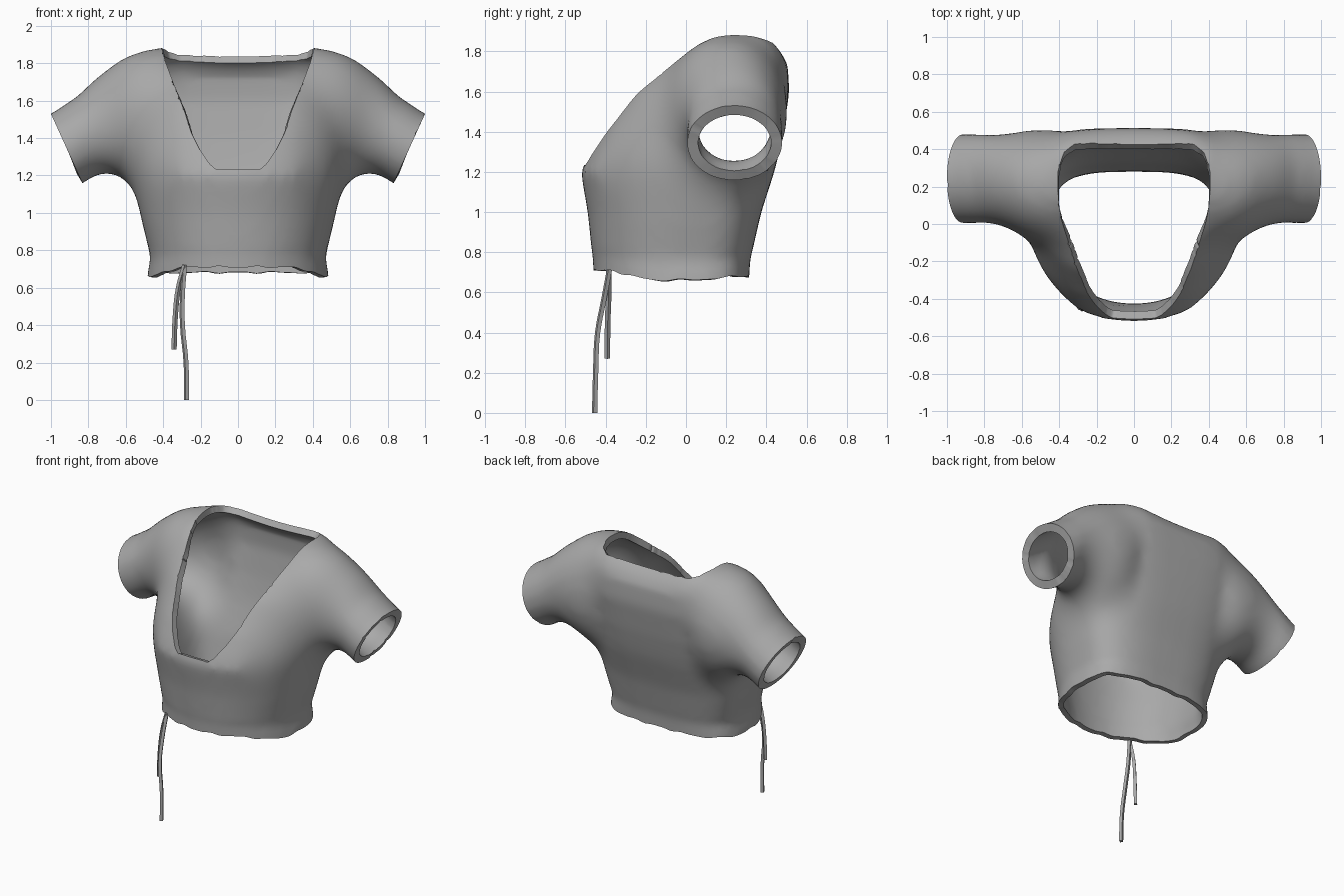
import bpy, bmesh, math
from mathutils import Vector

if "Cube" in bpy.data.objects:
    bpy.data.objects.remove(bpy.data.objects["Cube"])

fabric = bpy.data.materials.new("grey_fabric")
fabric.diffuse_color = (0.4, 0.4, 0.4, 1)
fabric.use_nodes = True
fabric.node_tree.nodes["Principled BSDF"].inputs["Base Color"].default_value = fabric.diffuse_color
cut_mat = bpy.data.materials.new("cut_helper")


def new_object(name, bm, mat):
    bmesh.ops.recalc_face_normals(bm, faces=bm.faces)
    me = bpy.data.meshes.new(name)
    bm.to_mesh(me)
    bm.free()
    me.materials.append(mat)
    ob = bpy.data.objects.new(name, me)
    bpy.context.collection.objects.link(ob)
    return ob


def activate(ob):
    bpy.ops.object.select_all(action='DESELECT')
    ob.select_set(True)
    bpy.context.view_layer.objects.active = ob


def apply_mod(ob, kind, **props):
    activate(ob)
    mod = ob.modifiers.new(kind, kind)
    for key, value in props.items():
        setattr(mod, key, value)
    bpy.ops.object.modifier_apply(modifier=mod.name)


def weight_group(ob, name, rule):
    group = ob.vertex_groups.new(name=name)
    for v in ob.data.vertices:
        group.add([v.index], rule(abs(v.co.x), v.co.z), 'REPLACE')


def loft(bm, rings):
    """Closed solid through a list of point rings."""
    loops = [[bm.verts.new(p) for p in ring] for ring in rings]
    n = len(loops[0])
    for a, b in zip(loops, loops[1:]):
        for i in range(n):
            j = (i + 1) % n
            bm.faces.new((a[i], a[j], b[j], b[i]))
    bm.faces.new(loops[0][::-1])
    bm.faces.new(loops[-1])


def power(v, n):
    return math.copysign(abs(v) ** (2 / n), v)


def ramp(v, lo, hi):
    t = min(1, max(0, (v - lo) / (hi - lo)))
    return t * t * (3 - 2 * t)


SEG = 48
ANGLES = [2 * math.pi * i / SEG for i in range(SEG)]

# Torso: height, half width, front y, widest y, back y, front and back squareness
torso = [
    (0.50, 0.480, -0.455, 0.00, 0.305, 2.1, 3.2), (0.66, 0.487, -0.462, 0.00, 0.315, 2.1, 3.2),
    (0.76, 0.467, -0.465, 0.00, 0.320, 2.2, 3.2), (1.00, 0.525, -0.490, 0.04, 0.375, 2.2, 3.0),
    (1.20, 0.578, -0.525, 0.10, 0.440, 2.25, 2.9), (1.28, 0.590, -0.490, 0.14, 0.460, 2.3, 2.9),
    (1.40, 0.590, -0.425, 0.20, 0.485, 2.4, 3.0), (1.60, 0.570, -0.280, 0.24, 0.515, 2.6, 3.4),
    (1.75, 0.540, -0.095, 0.24, 0.505, 2.8, 3.8), (1.83, 0.510, 0.045, 0.24, 0.465, 2.8, 4.0),
    (1.892, 0.450, 0.160, 0.24, 0.405, 3.0, 4.0)]
# Sleeve: top x, top z, underside x, underside z, front y, back y
sleeve = [
    (1.09, 1.49, 0.92, 1.115, 0.003, 0.480), (1.00, 1.53, 0.83, 1.155, 0.003, 0.480),
    (0.85, 1.63, 0.73, 1.215, 0.003, 0.480), (0.74, 1.75, 0.64, 1.215, -0.015, 0.487),
    (0.59, 1.865, 0.55, 1.10, -0.090, 0.510), (0.40, 1.895, 0.42, 1.10, -0.140, 0.520)]

bm = bmesh.new()
loft(bm, [[(w * power(math.cos(a), nb if math.sin(a) > 0 else nf),
            cy + ((yb - cy) * power(math.sin(a), nb) if math.sin(a) > 0
                  else (cy - yf) * power(math.sin(a), nf)), z)
           for a in ANGLES] for z, w, yf, cy, yb, nf, nb in torso])
for side in (1, -1):
    loft(bm, [[(side * ((tx + ux) / 2 + (tx - ux) / 2 * math.cos(a)),
                (yf + yb) / 2 + (yb - yf) / 2 * math.sin(a),
                (tz + uz) / 2 + (tz - uz) / 2 * math.cos(a))
               for a in ANGLES] for tx, tz, ux, uz, yf, yb in sleeve])
top = new_object("crop_top", bm, fabric)

# Fuse torso and sleeves into one soft form, softest around the armholes
apply_mod(top, 'REMESH', mode='VOXEL', voxel_size=0.028)
apply_mod(top, 'SMOOTH', factor=0.5, iterations=8)
weight_group(top, "armholes", lambda x, z: ramp(x, 0.28, 0.46)
             * (1 - ramp(x, 0.66, 0.86)) * ramp(z, 0.92, 1.15))
apply_mod(top, 'SMOOTH', factor=0.5, iterations=85, vertex_group="armholes")
top.vertex_groups.clear()
# Dip the back of the neck between the shoulders
for v in top.data.vertices:
    if v.co.z > 1.7 and abs(v.co.x) < 0.4:
        v.co.z -= 0.035 * (1 - (v.co.x / 0.4) ** 2) * (v.co.z - 1.7) / 0.18
top.data.materials.clear()
top.data.materials.append(fabric)

# Neckline cutter: deep scoop, open at the front and top, rounded back corners
half = [(0.12, 1.235), (0.15, 1.26), (0.205, 1.34), (0.25, 1.43), (0.285, 1.54),
        (0.335, 1.67), (0.385, 1.80), (0.41, 1.89), (0.41, 2.05)]
outline = half + [(-x, z) for x, z in reversed(half)]
bm = bmesh.new()
loft(bm, [[(x * s, y - 0.3 * (1.85 - z) * (y > 0), z) for x, z in outline]
          for y, s in ((-1, 1), (0.27, 1), (0.38, 0.93), (0.43, 0.80))])
cutter = new_object("neck_cutter", bm, cut_mat)
cutter.hide_render = True
apply_mod(top, 'BOOLEAN', operation='DIFFERENCE', solver='EXACT',
          object=cutter, material_mode='TRANSFER')
bpy.data.objects.remove(cutter)

# Open the neck, cuffs and hem
bm = bmesh.new()
bm.from_mesh(top.data)
slots = [m.name if m else "" for m in top.data.materials]
inner = [f for f in bm.faces if slots[f.material_index] == cut_mat.name]
bmesh.ops.delete(bm, geom=inner, context='FACES')
planes = [((0, 0, 0.662), (0, 0, -1))]
planes += [((s * 0.915, 0, 1.342), (s * 0.911, 0, -0.413)) for s in (1, -1)]
for co, no in planes:
    bmesh.ops.bisect_plane(bm, geom=bm.verts[:] + bm.edges[:] + bm.faces[:],
                           plane_co=Vector(co), plane_no=Vector(no).normalized(),
                           clear_outer=True)
bmesh.ops.remove_doubles(bm, verts=bm.verts, dist=0.007)

# Gathered hem: raised at front and back, slightly wavy
for v in bm.verts:
    if v.co.z < 0.82:
        fade = min(1, (0.82 - v.co.z) / 0.15)
        lift = 0.048 * ramp(-v.co.y, 0.15, 0.42) + 0.018 * ramp(v.co.y, 0.0, 0.3)
        ang = math.atan2(v.co.y + 0.07, v.co.x)
        wave = 0.004 * math.sin(13 * ang) + 0.002 * math.sin(23 * ang)
        v.co.z += fade * (lift + wave)
for f in bm.faces:
    f.material_index = 0
bm.to_mesh(top.data)
bm.free()
top.data.materials.clear()
top.data.materials.append(fabric)
bpy.data.materials.remove(cut_mat)

# Cloth thickness: thin at the hem, thicker at the cuffs
weight_group(top, "cloth", lambda x, z: max(0.65 + 0.15 * ramp(z, 0.7, 1.0), ramp(x, 0.45, 0.8)))
apply_mod(top, 'SOLIDIFY', thickness=0.054, offset=-1, vertex_group="cloth")
activate(top)
bpy.ops.object.shade_smooth_by_angle(angle=math.radians(40))

# Two drawstrings hanging from the front hem
strings = {
    "long_drawstring": [(-0.285, -0.38, 0.72), (-0.297, -0.41, 0.56), (-0.297, -0.44, 0.40),
                        (-0.278, -0.45, 0.20), (-0.275, -0.455, 0.0)],
    "short_drawstring": [(-0.285, -0.385, 0.72), (-0.318, -0.385, 0.60),
                         (-0.335, -0.39, 0.45), (-0.342, -0.392, 0.27)]}
for name, pts in strings.items():
    cu = bpy.data.curves.new(name, 'CURVE')
    cu.dimensions = '3D'
    cu.bevel_depth = 0.014
    cu.bevel_resolution = 0
    cu.use_fill_caps = True
    cu.resolution_u = 4
    sp = cu.splines.new('BEZIER')
    sp.bezier_points.add(len(pts) - 1)
    for bp, p in zip(sp.bezier_points, pts):
        bp.co = p
        bp.handle_left_type = bp.handle_right_type = 'AUTO'
    cu.materials.append(fabric)
    ob = bpy.data.objects.new(name, cu)
    bpy.context.collection.objects.link(ob)
    activate(ob)
    bpy.ops.object.convert(target='MESH')
    bpy.ops.object.shade_smooth_by_angle(angle=math.radians(40))
